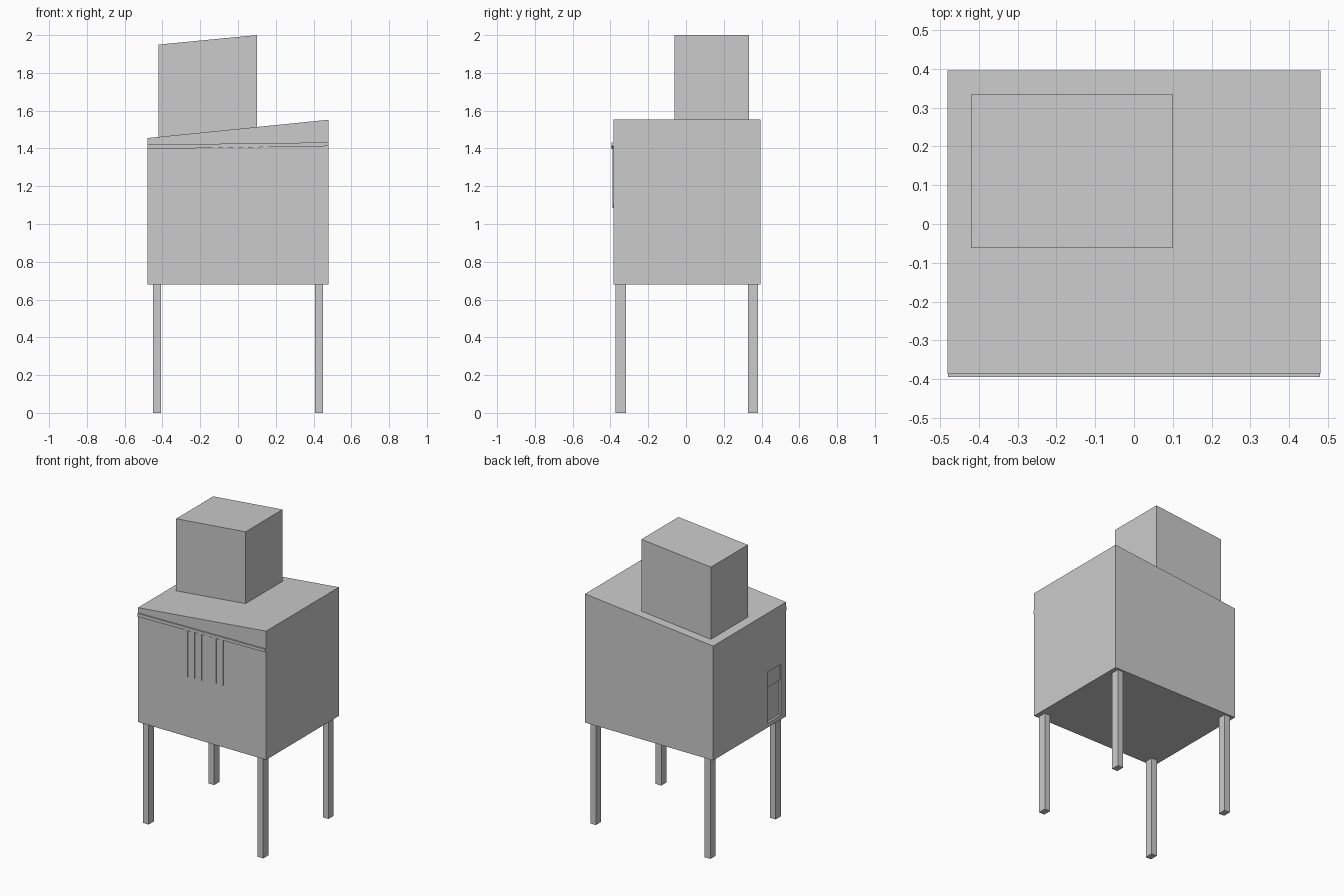
import bpy, bmesh

if "Cube" in bpy.data.objects:
    bpy.data.objects.remove(bpy.data.objects["Cube"])


def block(name, x0, x1, y0, y1, z0l, z0r, z1l, z1r):
    """Box whose bottom and top may slope from left (l) to right (r)."""
    bm = bmesh.new()
    profile = [(x0, z0l), (x1, z0r), (x1, z1r), (x0, z1l)]
    face = bm.faces.new([bm.verts.new((x, y0, z)) for x, z in profile])
    ext = bmesh.ops.extrude_face_region(bm, geom=[face])
    bmesh.ops.translate(bm, vec=(0, y1 - y0, 0),
                        verts=[v for v in ext["geom"] if isinstance(v, bmesh.types.BMVert)])
    bmesh.ops.recalc_face_normals(bm, faces=bm.faces)
    mesh = bpy.data.meshes.new(name)
    bm.to_mesh(mesh)
    bm.free()
    obj = bpy.data.objects.new(name, mesh)
    bpy.context.collection.objects.link(obj)
    return obj


# cabinet body with sloping roof
body = block("cabinet_body", -0.48, 0.48, -0.385, 0.395, 0.68, 0.68, 1.455, 1.552)

# shallow hatch recess in the left side, with a dividing rail
cutter = block("hatch_cutter", -0.55, -0.465, -0.33, -0.185, 0.71, 0.71, 1.055, 1.055)
cutter.hide_render = True
cutter.hide_viewport = True
cut = body.modifiers.new("hatch_recess", "BOOLEAN")
cut.object = cutter
cut.solver = "EXACT"
block("hatch_upper_panel", -0.472, -0.46, -0.33, -0.185, 0.945, 0.945, 1.055, 1.055)

# upper box following the roof slope
block("upper_box", -0.42, 0.10, -0.062, 0.334, 1.45, 1.50, 1.95, 2.0)

# front trim strip, slightly tilted
block("front_trim", -0.479, 0.479, -0.394, -0.38, 1.397, 1.412, 1.42, 1.432)

# vertical vent slats
for i in range(6):
    x = -0.134 + i * 0.0535
    z = 1.085 + i * 0.003
    block(f"vent_slat_{i + 1}", x, x + 0.027, -0.389, -0.38, z, z, 1.402 + i * 0.001, 1.402 + i * 0.001)

# four legs
for side, x0 in (("left", -0.45), ("right", 0.408)):
    for end, y0 in (("front", -0.373), ("back", 0.327)):
        block(f"{end}_{side}_leg", x0, x0 + 0.042, y0, y0 + 0.055, 0, 0, 0.685, 0.685)
